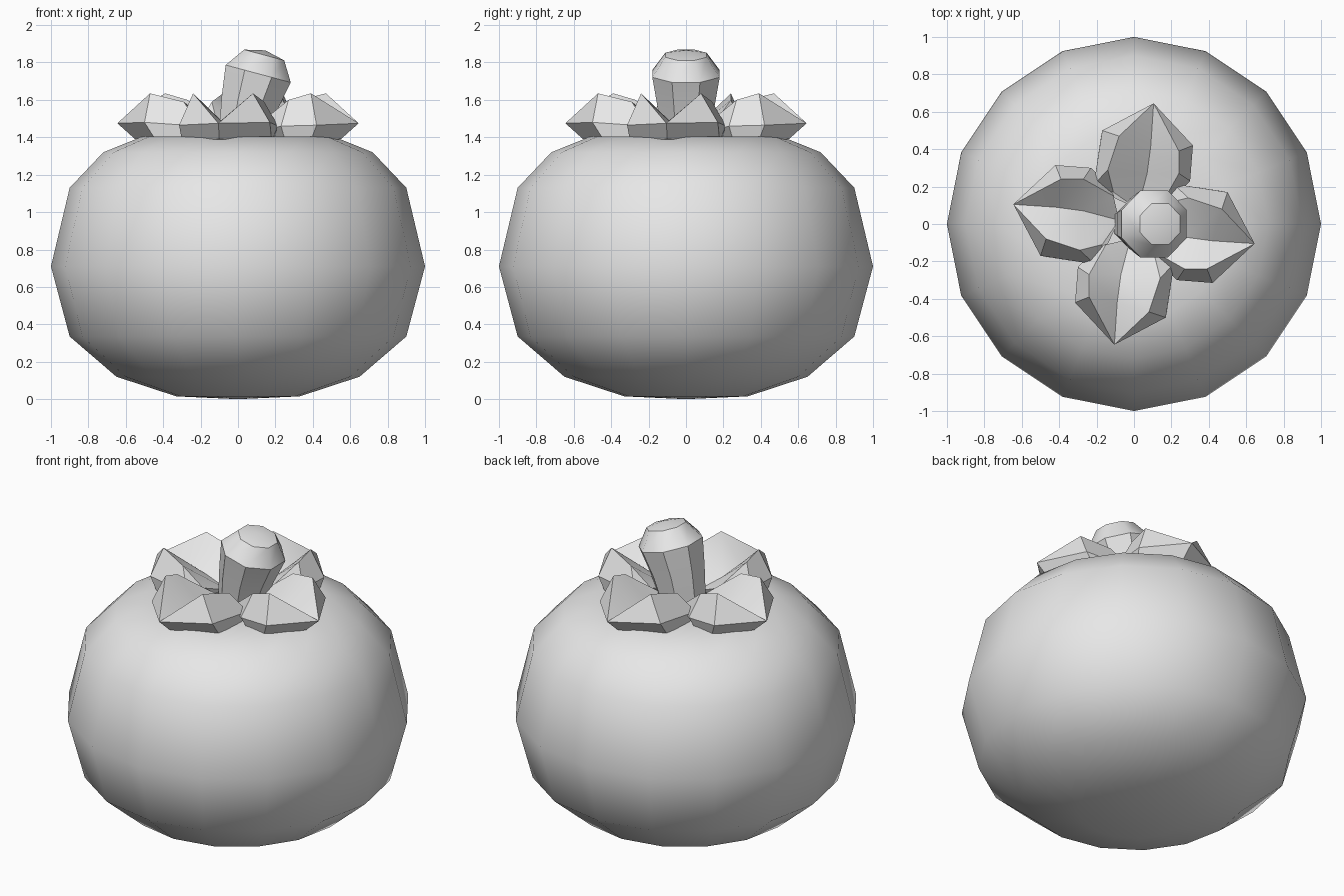
import bpy
import bmesh
from math import cos, sin, pi, radians
from mathutils import Matrix, Vector

cube = bpy.data.objects.get("Cube")
if cube:
    bpy.data.objects.remove(cube, do_unlink=True)

grey = bpy.data.materials.new("light grey")
grey.use_nodes = True
grey.diffuse_color = (0.8, 0.8, 0.8, 1)
grey.node_tree.nodes["Principled BSDF"].inputs["Base Color"].default_value = (0.8, 0.8, 0.8, 1)


def finish(bm, name, angle):
    """Turn a bmesh into a shaded object."""
    bmesh.ops.recalc_face_normals(bm, faces=bm.faces)
    mesh = bpy.data.meshes.new(name)
    bm.to_mesh(mesh)
    bm.free()
    mesh.materials.append(grey)
    obj = bpy.data.objects.new(name, mesh)
    bpy.context.collection.objects.link(obj)
    bpy.ops.object.select_all(action='DESELECT')
    obj.select_set(True)
    bpy.context.view_layer.objects.active = obj
    bpy.ops.object.shade_smooth_by_angle(angle=radians(angle))
    return obj


def loft(name, rings, sides, start, low, high, angle):
    """Skin rings of (centre, radius, tilt), closed by a point at each end."""
    bm = bmesh.new()
    loops = []
    for centre, radius, tilt in rings:
        turn = Matrix.Rotation(tilt, 3, 'Y')
        angles = [start + 2 * pi * i / sides for i in range(sides)]
        loops.append([bm.verts.new(Vector(centre) + turn @ Vector((radius * cos(a), radius * sin(a), 0)))
                      for a in angles])
    for a, b in zip(loops, loops[1:]):
        for i in range(sides):
            j = (i + 1) % sides
            bm.faces.new((a[i], a[j], b[j], b[i]))
    for point, loop in ((low, loops[0]), (high, loops[-1])):
        pole = bm.verts.new(point)
        for i in range(sides):
            bm.faces.new((loop[i], loop[(i + 1) % sides], pole))
    return finish(bm, name, angle)


# Round fruit body with a shallow dip on top
profile = [(0.33, 0.015), (0.65, 0.12), (0.9, 0.335), (1.0, 0.71),
           (0.9, 1.13), (0.72, 1.32), (0.51, 1.405), (0.25, 1.4)]
loft("fruit_body", [((0, 0, z), r, 0) for r, z in profile], 16, 0,
     (0, 0, 0), (0, 0, 1.38), 60)

# Leaning stem with a rounded knob
lean = radians(15)
loft("stem", [((0.02, 0, 1.38), 0.135, lean * 0.3), ((0.06, 0, 1.58), 0.165, lean),
              ((0.108, 0, 1.74), 0.195, lean), ((0.14, 0, 1.84), 0.12, lean)],
     8, pi / 8, (0.02, 0, 1.38), (0.146, 0, 1.865), 40)

# Cupped leaf: rows run inner, middle, shoulder; columns run left to right
# as underside, outer edge, ridge, valley, ridge, outer edge, underside
rows = [
    [(-0.14, -0.12, 1.39), (-0.19, -0.12, 1.43), (-0.15, -0.11, 1.47), (-0.02, -0.08, 1.43),
     (0.11, -0.17, 1.47), (0.17, -0.17, 1.43), (0.12, -0.16, 1.39)],
    [(-0.27, -0.25, 1.39), (-0.3, -0.23, 1.46), (-0.24, -0.27, 1.6), (-0.07, -0.27, 1.46),
     (0.14, -0.29, 1.59), (0.215, -0.21, 1.46), (0.19, -0.24, 1.39)],
    [(-0.3, -0.39, 1.385), (-0.315, -0.42, 1.465), (-0.24, -0.39, 1.635), (-0.09, -0.42, 1.49),
     (0.08, -0.47, 1.635), (0.17, -0.5, 1.48), (0.18, -0.44, 1.385)],
]
tip = (-0.105, -0.645, 1.475)
tip_under = (-0.1, -0.55, 1.39)


def leaf(name, turns):
    bm = bmesh.new()
    grid = [[bm.verts.new(p) for p in row] for row in rows]
    for a, b in zip(grid, grid[1:]):
        for i in range(6):
            bm.faces.new((a[i], a[i + 1], b[i + 1], b[i]))
        bm.faces.new((a[6], a[0], b[0], b[6]))
    end = bm.verts.new(tip)
    under = bm.verts.new(tip_under)
    last = grid[-1]
    for i in range(1, 5):
        bm.faces.new((last[i], last[i + 1], end))
    bm.faces.new((last[0], last[1], end, under))
    bm.faces.new((last[5], last[6], under, end))
    bm.faces.new((last[6], last[0], under))
    bm.faces.new(grid[0])
    bmesh.ops.rotate(bm, verts=bm.verts, matrix=Matrix.Rotation(turns * pi / 2, 3, 'Z'))
    finish(bm, name, 30)


for turns, side in enumerate(("front", "left", "back", "right")):
    leaf(side + "_leaf", turns)
